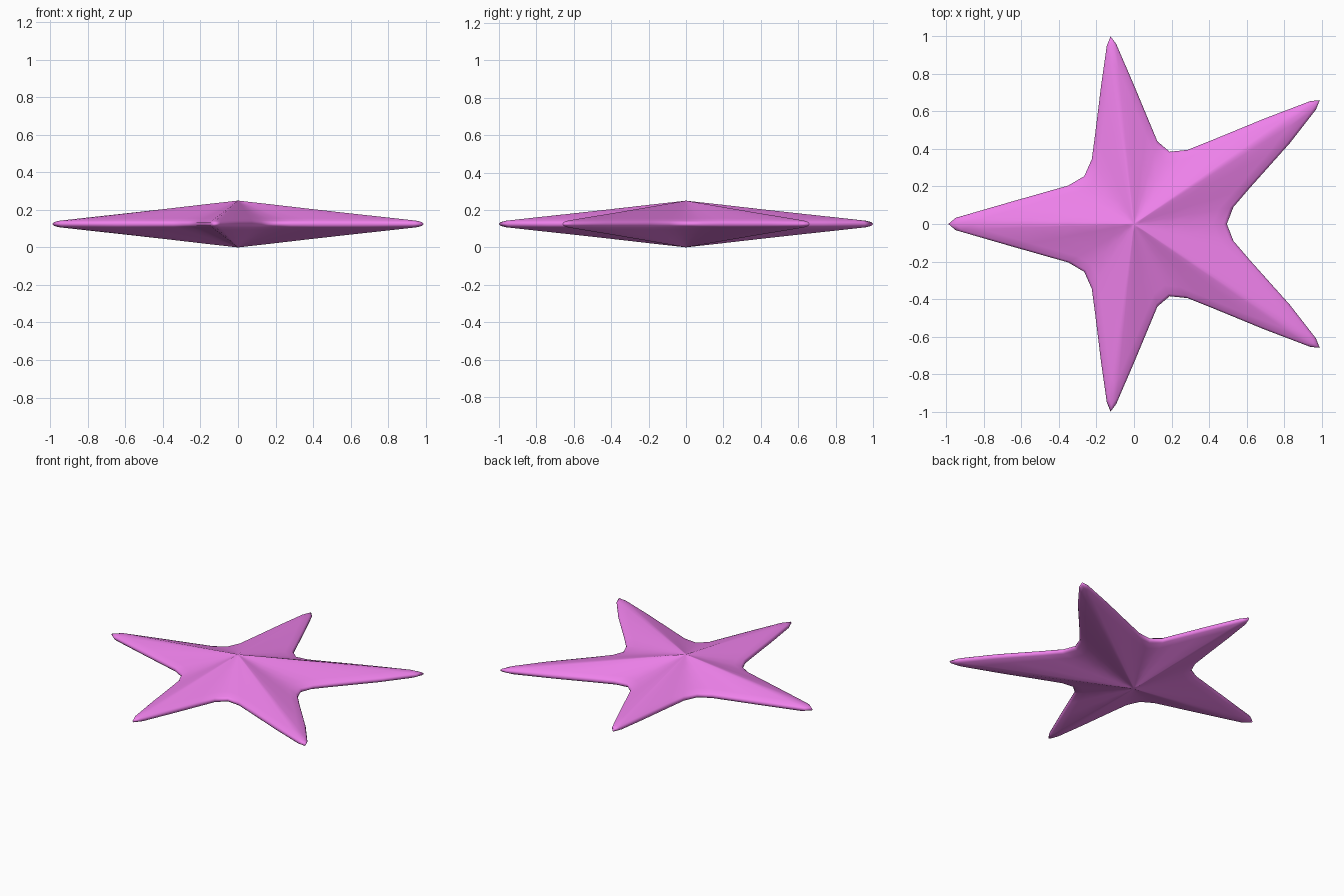
import bpy, bmesh

if "Cube" in bpy.data.objects:
    bpy.data.objects.remove(bpy.data.objects["Cube"])

# Half outline (y >= 0), from left arm tip round to the right-hand notch
HALF = [(-0.99, 0), (-0.95, 0.033), (-0.65, 0.12), (-0.35, 0.205), (-0.265, 0.255),
        (-0.225, 0.345), (-0.207, 0.48), (-0.175, 0.74), (-0.145, 0.95), (-0.125, 1.0),
        (-0.095, 0.96), (0, 0.74), (0.075, 0.56), (0.125, 0.44), (0.19, 0.385),
        (0.285, 0.395), (0.43, 0.453), (0.69, 0.56), (0.94, 0.655), (0.99, 0.66),
        (0.97, 0.61), (0.83, 0.43), (0.62, 0.195), (0.53, 0.09), (0.495, 0)]
outline = HALF + [(x, -y) for x, y in HALF[-2:0:-1]]

# Rings shrinking from the rim to the centre: (scale, half thickness)
RINGS = [(0.99, 0.010), (0.965, 0.017), (0.85, 0.030), (0.6, 0.057),
         (0.35, 0.085), (0.15, 0.108), (0.05, 0.119)]
MID = 0.125

bm = bmesh.new()
n = len(outline)


def ring(scale, z):
    return [bm.verts.new((x * scale, y * scale, z)) for x, y in outline]


# Shared rim, then a ridged cone above and below it
rim = ring(1, MID)
for side in (1, -1):
    prev = rim
    for s, h in RINGS:
        cur = ring(s, MID + side * h)
        for i in range(n):
            j = (i + 1) % n
            bm.faces.new((prev[i], prev[j], cur[j], cur[i]))
        prev = cur
    apex = bm.verts.new((0, 0, MID + side * MID))
    for i in range(n):
        bm.faces.new((prev[i], prev[(i + 1) % n], apex))
bmesh.ops.recalc_face_normals(bm, faces=bm.faces)

mesh = bpy.data.meshes.new("starfish_body")
bm.to_mesh(mesh)
bm.free()
mesh.shade_smooth()
obj = bpy.data.objects.new("starfish_body", mesh)
bpy.context.collection.objects.link(obj)

# Pink-violet colour
mat = bpy.data.materials.new("pink_violet")
mat.diffuse_color = (0.86, 0.22, 0.83, 1)
mat.use_nodes = True
mat.node_tree.nodes["Principled BSDF"].inputs["Base Color"].default_value = mat.diffuse_color
mesh.materials.append(mat)
